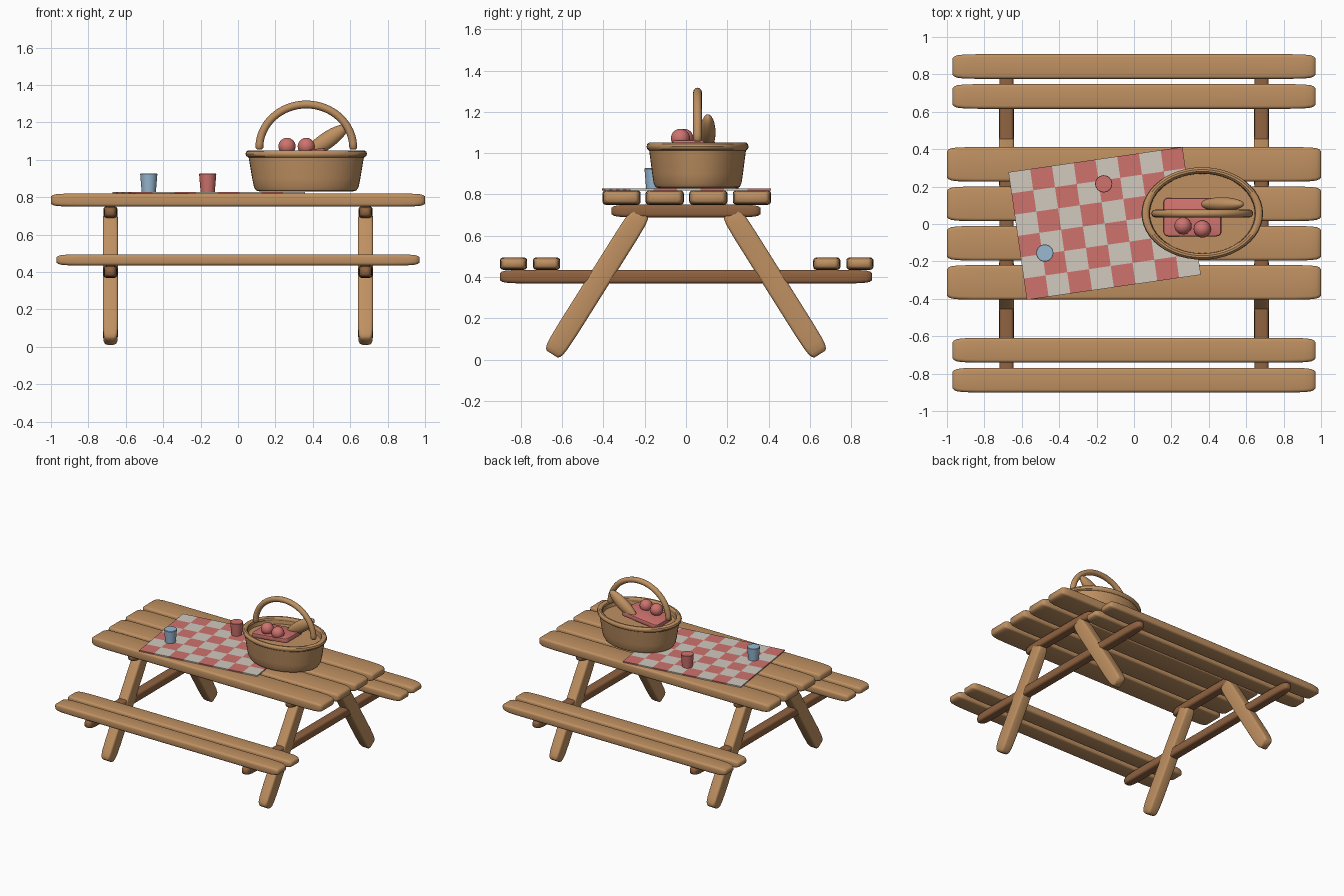
import bpy, bmesh, math
from mathutils import Matrix, Vector

if "Cube" in bpy.data.objects:
    bpy.data.objects.remove(bpy.data.objects["Cube"])


def material(name, rgb):
    m = bpy.data.materials.new(name)
    m.diffuse_color = (*rgb, 1)
    m.use_nodes = True
    m.node_tree.nodes["Principled BSDF"].inputs["Base Color"].default_value = m.diffuse_color
    return m


WOOD = material("light wood", (0.52, 0.28, 0.12))
DARK = material("dark wood", (0.28, 0.125, 0.052))
RED = material("soft red", (0.62, 0.17, 0.155))
CREAM = material("cream cloth", (0.64, 0.59, 0.52))
BLUE = material("pale blue", (0.32, 0.48, 0.64))


def finish(name, bm, mats, angle=35):
    bmesh.ops.recalc_face_normals(bm, faces=bm.faces)
    me = bpy.data.meshes.new(name)
    bm.to_mesh(me)
    bm.free()
    ob = bpy.data.objects.new(name, me)
    bpy.context.collection.objects.link(ob)
    for m in mats:
        me.materials.append(m)
    bpy.ops.object.select_all(action='DESELECT')
    bpy.context.view_layer.objects.active = ob
    ob.select_set(True)
    bpy.ops.object.shade_smooth_by_angle(angle=math.radians(angle))
    return ob


def loft(bm, rings, closed=False):
    """Skin a list of point rings, capping the ends unless closed."""
    rows = [[bm.verts.new(p) for p in r] for r in rings]
    n = len(rows[0])
    for a, b in zip(rows, rows[1:] + (rows[:1] if closed else [])):
        for i in range(n):
            j = (i + 1) % n
            bm.faces.new((a[i], a[j], b[j], b[i]))
    if not closed:
        bm.faces.new(rows[0])
        bm.faces.new(rows[-1])


def beam(name, start, end, width, height, mat, radius=0.016, side=(0, 0, 1)):
    """Timber with rounded edges and slightly drawn-in ends; height runs along side."""
    start, end = Vector(start), Vector(end)
    axis = (end - start).normalized()
    up = Vector(side)
    up = (up - axis * up.dot(axis)).normalized()
    across = axis.cross(up)
    length = (end - start).length
    half = [(0, .022), (.008, .013), (.025, .006), (.06, .002), (.14, 0)]
    stations = half + [(length - d, s) for d, s in reversed(half)]
    rings = []
    for d, inset in stations:
        a, b = width / 2 - inset, height / 2 - inset * 0.7
        r = min(radius, b * 0.7)
        ring = []
        for q, (sx, sy) in enumerate(((1, 1), (-1, 1), (-1, -1), (1, -1))):
            for k in range(4):
                t = math.pi / 2 * (q + k / 3)
                ring.append(start + axis * d
                            + across * (sx * (a - r) + r * math.cos(t))
                            + up * (sy * (b - r) + r * math.sin(t)))
        rings.append(ring)
    bm = bmesh.new()
    loft(bm, rings)
    return finish(name, bm, [mat], 50)


def lathe(name, profile, centre, mat, squash=1.0, segments=48, closed=False):
    """Revolve (radius, z) points around the vertical axis."""
    cx, cy = centre
    ts = [2 * math.pi * i / segments for i in range(segments)]
    bm = bmesh.new()
    loft(bm, [[(cx + r * math.cos(t), cy + squash * r * math.sin(t), z) for t in ts]
              for r, z in profile], closed)
    return finish(name, bm, [mat])


# Table top and bench planks
for i, y in enumerate((-0.312, -0.103, 0.108, 0.319)):
    beam(f"table_plank_{i + 1}", (-1, y, 0.785), (1, y, 0.785), 0.185, 0.07, WOOD)
for i, y in enumerate((-0.835, -0.675, 0.682, 0.842)):
    beam(f"bench_plank_{i + 1}", (-0.97, y, 0.465), (0.97, y, 0.465), 0.132, 0.06, WOOD)

# Trestles: two cross bars and two splayed legs at each end
for s, side in ((-1, "left"), (1, "right")):
    x = s * 0.682
    beam(f"{side}_top_bar", (x, -0.36, 0.72), (x, 0.36, 0.72), 0.075, 0.062, DARK)
    beam(f"{side}_bench_bar", (x, -0.9, 0.402), (x, 0.9, 0.402), 0.075, 0.066, DARK)
    for f, end in ((-1, "front"), (1, "back")):
        beam(f"{side}_{end}_leg", (x, f * 0.648, 0.027), (x, f * 0.212, 0.72),
             0.105, 0.082, WOOD, 0.014, (1, 0, 0))

# Checked tablecloth: thin slab, coloured by cell parity
COLS, ROWS, CW, CH = 8, 6, 0.1175, 0.115
bm = bmesh.new()
grid = [[bm.verts.new(((c - COLS / 2) * CW, (r - ROWS / 2) * CH, 0))
         for c in range(COLS + 1)] for r in range(ROWS + 1)]
for r in range(ROWS):
    for c in range(COLS):
        f = bm.faces.new((grid[r][c], grid[r][c + 1], grid[r + 1][c + 1], grid[r + 1][c]))
        f.material_index = (r + c + 1) % 2
ext = bmesh.ops.extrude_face_region(bm, geom=bm.faces[:])
bmesh.ops.translate(bm, vec=(0, 0, 0.009),
                    verts=[v for v in ext["geom"] if isinstance(v, bmesh.types.BMVert)])
bmesh.ops.transform(bm, verts=bm.verts, matrix=Matrix.Translation((-0.157, 0.003, 0.82))
                    @ Matrix.Rotation(math.radians(8.2), 4, 'Z'))
finish("tablecloth", bm, [CREAM, RED])

# Cups
for name, c, mat in (("blue_cup", (-0.477, -0.155), BLUE), ("red_cup", (-0.162, 0.215), RED)):
    lathe(name, [(0.038, 0.828), (0.046, 0.924), (0.044, 0.927)], c, mat, segments=24)

# Basket: oval bowl, rolled rim and arched handle
BX, BY, SQ = 0.365, 0.056, 0.76
lathe("basket_bowl", [(0.245, 0.83), (0.268, 0.836), (0.28, 0.855), (0.289, 0.9), (0.311, 1.03),
                      (0.285, 1.03), (0.28, 1.0)], (BX, BY), WOOD, SQ)
lathe("basket_rim", [(0.303 + 0.022 * math.cos(t), 1.032 + 0.02 * math.sin(t))
                     for t in (math.pi / 5 * k for k in range(10))], (BX, BY), WOOD, SQ, closed=True)
bm = bmesh.new()
rings = []
for i in range(-1, 34):
    t = math.pi * min(max(i, 0), 32) / 32
    tube = 0.021 if 0 <= i <= 32 else 0.013
    drop = 0.008 if not 0 <= i <= 32 else 0
    rings.append([(BX + (0.251 + tube * math.cos(a)) * math.cos(t), BY + tube * math.sin(a),
                   1.064 - drop + (0.232 + tube * math.cos(a)) * math.sin(t))
                  for a in (math.pi / 6 * k for k in range(12))])
loft(bm, rings)
finish("basket_handle", bm, [WOOD], 60)

# Folded napkin, apples and loaf in the basket
bm = bmesh.new()
bmesh.ops.create_cube(bm, size=1, matrix=Matrix.Diagonal((0.31, 0.205, 0.035, 1)))
upright = [e for e in bm.edges if abs(e.verts[0].co.z - e.verts[1].co.z) > 0.01]
bmesh.ops.bevel(bm, geom=upright, offset=0.025, segments=4, affect='EDGES', profile=0.5)
rims = [e for e in bm.edges if abs(e.verts[0].co.z - e.verts[1].co.z) < 0.01]
bmesh.ops.bevel(bm, geom=rims, offset=0.008, segments=2, affect='EDGES', profile=0.5)
bmesh.ops.transform(bm, verts=bm.verts, matrix=Matrix.Translation((0.313, 0.037, 1.03))
                    @ Matrix.Rotation(math.radians(-6), 4, 'Y'))
finish("napkin", bm, [RED])


def ball(name, matrix, mat):
    bm = bmesh.new()
    bmesh.ops.create_uvsphere(bm, u_segments=24, v_segments=14, radius=1, matrix=matrix)
    finish(name, bm, [mat], 60)


for i, (x, y) in enumerate(((0.262, -0.01), (0.365, -0.027))):
    ball(f"apple_{i + 1}", Matrix.Translation((x, y, 1.072)) @ Matrix.Scale(0.046, 4), RED)
ball("bread_loaf", Matrix.Translation((0.47, 0.106, 1.1)) @ Matrix.Rotation(math.radians(-35), 4, 'Y')
     @ Matrix.Diagonal((0.14, 0.037, 0.045, 1)), WOOD)
